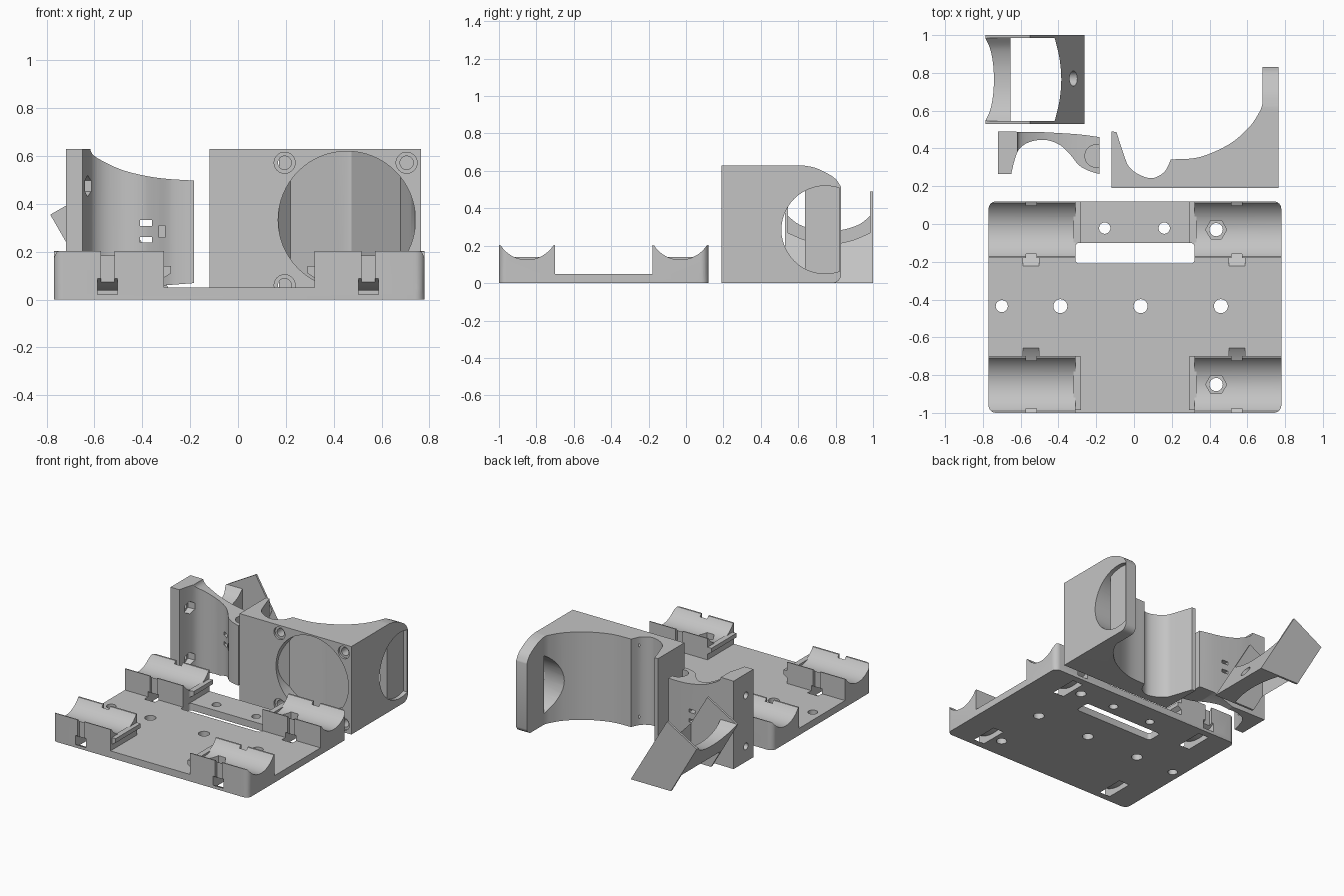
import bpy, math
from math import sin, cos, pi
from mathutils import Vector

if "Cube" in bpy.data.objects:
    bpy.data.objects.remove(bpy.data.objects["Cube"], do_unlink=True)

grey = bpy.data.materials.new("printed grey plastic")
grey.use_nodes = True
GREY = (0.55, 0.55, 0.55, 1)
grey.diffuse_color = GREY
grey.node_tree.nodes["Principled BSDF"].inputs["Base Color"].default_value = GREY


def prism(name, pts, axis, lo, hi):
    """Extrude a 2D outline: axis z uses (x, y), x uses (y, z), y uses (x, z)."""
    place = {"z": lambda a, b, t: (a, b, t),
             "x": lambda a, b, t: (t, a, b),
             "y": lambda a, b, t: (a, t, b)}[axis]
    n = len(pts)
    verts = [place(a, b, t) for t in (lo, hi) for a, b in pts]
    faces = [tuple(range(n)), tuple(range(n, 2 * n))]
    faces += [(i, (i + 1) % n, (i + 1) % n + n, i + n) for i in range(n)]
    mesh = bpy.data.meshes.new(name)
    mesh.from_pydata(verts, [], faces)
    ob = bpy.data.objects.new(name, mesh)
    bpy.context.collection.objects.link(ob)
    mesh.materials.append(grey)
    select(ob)
    bpy.ops.object.mode_set(mode="EDIT")
    bpy.ops.mesh.select_all(action="SELECT")
    bpy.ops.mesh.normals_make_consistent(inside=False)
    bpy.ops.object.mode_set(mode="OBJECT")
    return ob


def select(ob):
    bpy.ops.object.select_all(action="DESELECT")
    ob.select_set(True)
    bpy.context.view_layer.objects.active = ob


def arc(cx, cy, r, a0, a1, n=24):
    angles = [math.radians(a0 + (a1 - a0) * i / n) for i in range(n + 1)]
    return [(cx + r * cos(a), cy + r * sin(a)) for a in angles]


def circle(cx, cy, r, n=32, turn=0):
    return [(cx + r * cos(2 * pi * i / n + turn), cy + r * sin(2 * pi * i / n + turn))
            for i in range(n)]


def rect(x0, y0, x1, y1):
    return [(x0, y0), (x1, y0), (x1, y1), (x0, y1)]


def spline(points, steps=6):
    """Smooth curve through the points."""
    p = [Vector(q) for q in [points[0]] + points + [points[-1]]]
    out = []
    for a, b, c, d in zip(p, p[1:], p[2:], p[3:]):
        for i in range(steps):
            t = i / steps
            v = 0.5 * (2 * b + (c - a) * t + (2 * a - 5 * b + 4 * c - d) * t * t
                       + (3 * b - a - 3 * c + d) * t ** 3)
            out.append(tuple(v))
    return out + [points[-1]]


def combine(ob, operation, other):
    select(ob)
    m = ob.modifiers.new("combine", "BOOLEAN")
    m.operation, m.object, m.solver = operation, other, "EXACT"
    bpy.ops.object.modifier_apply(modifier=m.name)
    bpy.data.objects.remove(other, do_unlink=True)


def cut(ob, pts, axis, lo, hi):
    combine(ob, "DIFFERENCE", prism("cutter", pts, axis, lo, hi))


def finish(ob):
    select(ob)
    bpy.ops.object.shade_smooth_by_angle(angle=math.radians(25))


# Base plate with rounded corners
R = 0.04
corners = [(0.74, 0.08, 0), (-0.73, 0.08, 90), (-0.73, -0.96, 180), (0.74, -0.96, 270)]
outline = [p for x, y, a in corners for p in arc(x, y, R, a, a + 90, 6)]
base = prism("base_plate", outline, "z", 0, 0.05)

# Four cradles with trough, inner lip and tie channel
for yc in (-0.85, -0.03):
    trough = arc(yc, 0.293, 0.168, 213, 327)
    body = [(yc - 0.15, 0.02), (yc - 0.15, 0.203)] + trough + [(yc + 0.15, 0.203), (yc + 0.15, 0.02)]
    for side, inner, outer in ((-1, -0.31, -0.77), (1, 0.32, 0.78)):
        cradle = prism("cradle", body, "x", min(inner, outer), max(inner, outer))
        end = 1 if yc > -0.5 else -1
        # round the vertical corner on the plate's outside
        ox, oy = outer - side * R, yc + end * (0.15 - R)
        tip = [(outer + side * .01, yc + end * .16), (ox, yc + end * .16)]
        tip += [(ox + side * R * sin(a * pi / 12), oy + end * R * cos(a * pi / 12)) for a in range(7)]
        tip.append((outer + side * .01, oy))
        cut(cradle, tip, "z", 0.01, 0.3)
        combine(base, "UNION", cradle)
        lip = [(inner + side * .01, 0.085), (inner - side * .03, 0.11),
               (inner - side * .03, 0.14), (inner + side * .01, 0.14)]
        combine(base, "UNION", prism("lip", lip, "y", yc - 0.135, yc + 0.149))
        xc = side * 0.545
        ring = arc(yc, 0.293, 0.31, 205, 335) + arc(yc, 0.293, 0.255, 335, 205)
        cut(base, ring, "x", xc - 0.042, xc + 0.042)
        for s in (-1, 1):
            y0, y1 = sorted((yc + s * 0.128, yc + s * 0.17))
            cut(base, rect(xc - 0.028, y0, xc + 0.028, y1), "z", 0.06, 0.3)
    # nut pocket and bolt hole in the left cradles
    cut(base, circle(0.435, yc, 0.056, 6), "z", 0.05, 0.3)
    cut(base, circle(0.435, yc, 0.035), "z", -0.1, 0.1)

# Slot and bolt holes
cut(base, [p for x, y, a in ((.30, -.12, 0), (-.29, -.12, 90), (-.29, -.19, 180), (.30, -.19, 270))
           for p in arc(x, y, 0.02, a, a + 90, 4)], "z", -0.1, 0.2)
for x, y, r in ((-.70, -.435, .032), (-.39, -.435, .037), (.035, -.435, .037),
                (.46, -.435, .037), (-.155, -.022, .03), (.16, -.022, .03)):
    cut(base, circle(x, y, r), "z", -0.1, 0.2)
finish(base)

# Large holder: plan outline limited by a rounded side outline
sweep = spline([(.68, .635), (.664, .593), (.61, .513), (.505, .423), (.347, .354), (.195, .342)])
pocket = spline([(.193, .335), (.16, .275), (.098, .243), (.03, .26), (-.024, .30), (-.05, .355), (-.093, .487)])
plan = [(-.12, .49), (-.12, .19), (.765, .19), (.765, .83), (.68, .83)] + sweep + pocket
holder = prism("large_holder", plan, "z", 0, 0.63)
profile = [(0.1, -.01), (0.1, .64), (0.6, .63)] + spline([(.62, .63), (.7, .613), (.79, .565), (.825, .52), (.831, .5)])
profile += arc(0.781, 0.05, 0.05, 0, -90, 8)
profile[0] = (0.1, 0)
combine(holder, "INTERSECT", prism("limit", profile, "x", -0.3, 1))

# Round front window, backed by angled panels
window = prism("window", circle(0.455, 0.333, 0.287, 64), "y", 0.1, 0.7)
panels = [(.16, .1), (.16, .2), (.22, .27), (.455, .33), (.475, .33), (.68, .46), (.72, .3), (.74, .2), (.74, .1)]
combine(window, "INTERSECT", prism("panels", panels, "z", -0.1, 0.8))
combine(holder, "DIFFERENCE", window)

# Screw holes around the window
for x in (.195, .705):
    for z in (.06, .572):
        cut(holder, circle(x, z, 0.044), "y", 0.1, 0.205)
        cut(holder, circle(x, z, 0.028), "y", 0.1, 0.29)

# Side opening: open half and a recessed flat half
for y0, y1, depth in ((.4, .635, .5), (.63, .822, .735)):
    opening = prism("opening", circle(.745, .285, .235, 48), "x", depth, .9)
    combine(opening, "INTERSECT", prism("span", rect(y0, -.1, y1, .7), "x", .3, 1))
    combine(holder, "DIFFERENCE", opening)
finish(holder)

# Curved clip with a tall flange and falling top edge
back = spline([(-.183, .46), (-.3, .475), (-.5, .487), (-.6, .488)])
hollow = spline([(-.65, .265), (-.63, .345), (-.605, .40), (-.55, .435), (-.47, .445),
                 (-.395, .42), (-.34, .37), (-.29, .31), (-.235, .28), (-.183, .265)])
clip = prism("curved_clip", [(-.72, .49), (-.72, .265)] + hollow + back, "z", 0, 0.63)
fall = spline([(-.62, .64), (-.60, .60), (-.5, .548), (-.4, .52), (-.3, .505), (-.17, .497)])
cut(clip, fall + [(-.17, .7), (-.62, .7)], "y", 0.1, 0.6)
cut(clip, [(-.45, -.05), (-.45, 0), (-.3, .06), (-.17, .07), (-.17, -.05)], "y", 0.1, 0.6)
cut(clip, circle(-.2, .36, .06), "z", 0.45, 0.7)
for z in (.11, .475):
    cut(clip, circle(.35, z, .024), "x", -0.8, -0.5)
    cut(clip, circle(.35, z, .045, 6, pi / 2), "x", -0.67, -0.5)
cut(clip, rect(-.33, .26, -.305, .31), "y", 0.2, 0.45)
for z in (.25, .32):
    cut(clip, rect(-.41, z - .012, -.36, z + .012), "y", 0.3, 0.55)
finish(clip)

# Tilted bracket: slanted box, hollowed, with a dished top between side plates
bracket = prism("tilted_bracket", [(-.785, .355), (-.55, .49), (-.262, 0), (-.58, 0)], "y", 0.53, 1)
dish = spline([(.545, .36), (.6, .316), (.68, .288), (.765, .28), (.85, .288), (.93, .316), (.985, .36)])
cut(bracket, dish + [(.985, .7), (.545, .7)], "x", -0.9, -0.2)
bulge = spline([(-.42, .545), (-.395, .65), (-.385, .765), (-.395, .88), (-.42, .985)])
cut(bracket, [(-.655, .985), (-.655, .545)] + bulge, "z", -0.1, 0.6)
bolt = prism("bolt", circle(.77, 0, .04), "x", -0.2, 0.2)
bolt.rotation_euler.y = math.radians(-30)
bolt.location = (-.32, 0, .1)
bpy.context.view_layer.update()
combine(bracket, "DIFFERENCE", bolt)
finish(bracket)
